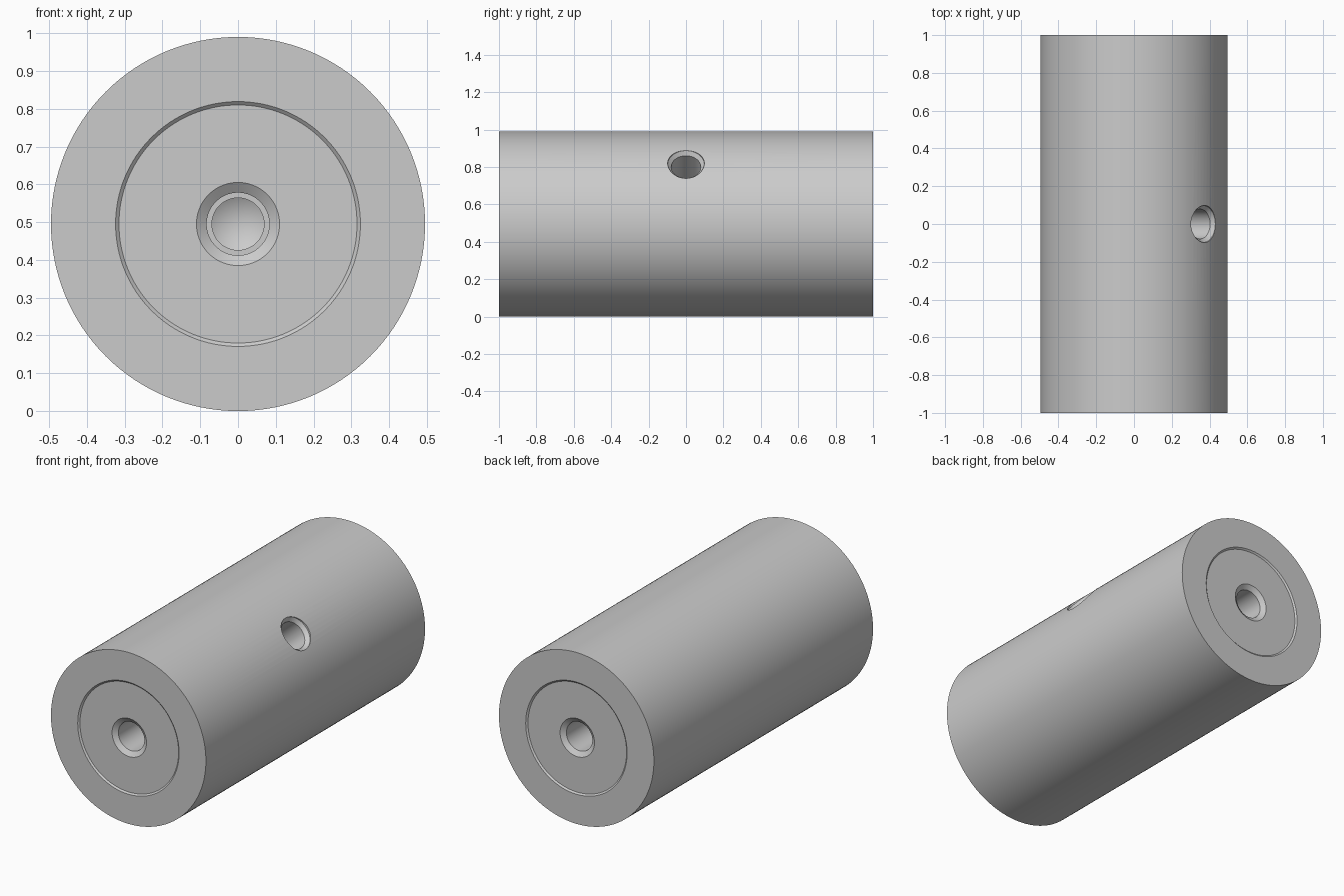
import bpy, bmesh, math
from mathutils import Matrix

if "Cube" in bpy.data.objects:
    bpy.data.objects.remove(bpy.data.objects["Cube"])

R = 0.495                      # body radius, also the height of its axis
SIDES = 128

steel = bpy.data.materials.new("steel grey")
steel.diffuse_color = (0.6, 0.6, 0.6, 1)
steel.use_nodes = True
steel.node_tree.nodes["Principled BSDF"].inputs["Base Color"].default_value = steel.diffuse_color


def lathe(name, profile, matrix, sides=SIDES):
    """Spin (radius, height) points around z, then place the result."""
    bm = bmesh.new()
    verts = [bm.verts.new((r, 0, h)) for r, h in profile]
    edges = [bm.edges.new(pair) for pair in zip(verts, verts[1:])]
    bmesh.ops.spin(bm, geom=verts + edges, cent=(0, 0, 0), axis=(0, 0, 1),
                   angle=math.tau, steps=sides)
    bmesh.ops.remove_doubles(bm, verts=bm.verts, dist=1e-5)
    bmesh.ops.recalc_face_normals(bm, faces=bm.faces)
    bmesh.ops.transform(bm, matrix=matrix, verts=bm.verts)
    mesh = bpy.data.meshes.new(name)
    bm.to_mesh(mesh)
    bm.free()
    mesh.materials.append(steel)
    obj = bpy.data.objects.new(name, mesh)
    bpy.context.collection.objects.link(obj)
    return obj


# Half section: drill point, pilot bore, threaded bore, countersink, recessed face, rim
half = [(0, 0.50), (0.069, 0.54), (0.069, 0.65), (0.083, 0.65), (0.083, 0.973),
        (0.11, 0.992), (0.315, 0.992), (0.324, 1.0), (R, 1.0)]
section = half + [(r, -h) for r, h in reversed(half)]
axis = Matrix.Translation((0, 0, R))
body = lathe("cylinder_body", section, axis @ Matrix.Rotation(math.pi / 2, 4, 'X'))

# Countersunk radial hole, tilted 41 degrees above horizontal on the right
tilt = Matrix.Rotation(math.radians(90 - 41), 4, 'Y')
hole = [(0, 0.16), (0.079, 0.20), (0.079, 0.465), (0.098, 0.485), (0.098, 0.6), (0, 0.6)]
cutter = lathe("radial_hole_cutter", hole, axis @ tilt, 64)
cutter.hide_render = True

cut = body.modifiers.new("radial hole", 'BOOLEAN')
cut.object = cutter
cut.operation = 'DIFFERENCE'
cut.solver = 'EXACT'
bpy.context.view_layer.objects.active = body
body.select_set(True)
bpy.ops.object.modifier_apply(modifier=cut.name)
bpy.data.objects.remove(cutter)

# Smooth curved walls, sharp rims
bpy.ops.object.shade_smooth_by_angle(angle=math.radians(25))
